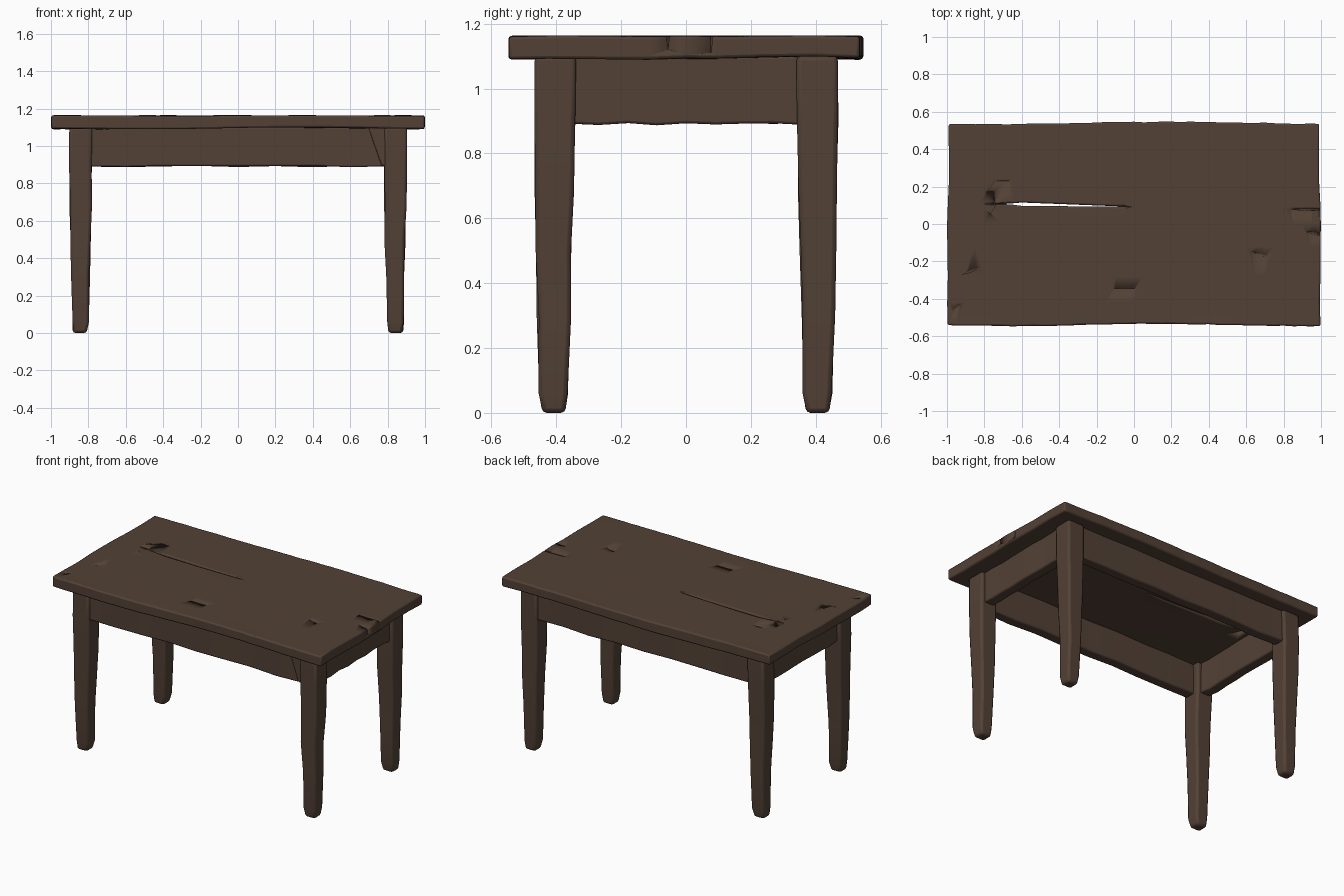
import bpy, bmesh, math, random
from mathutils import Vector

if "Cube" in bpy.data.objects:
    bpy.data.objects.remove(bpy.data.objects["Cube"])

random.seed(4)
wood = bpy.data.materials.new("dark_brown_wood")
wood.diffuse_color = (0.085, 0.053, 0.036, 1)
wood.use_nodes = True
wood.node_tree.nodes["Principled BSDF"].inputs["Base Color"].default_value = wood.diffuse_color


def finish(name, bm, bevel=0.0):
    bmesh.ops.recalc_face_normals(bm, faces=bm.faces)
    me = bpy.data.meshes.new(name)
    bm.to_mesh(me)
    bm.free()
    ob = bpy.data.objects.new(name, me)
    bpy.context.collection.objects.link(ob)
    me.materials.append(wood)
    for p in me.polygons:
        p.use_smooth = True
    if bevel:
        m = ob.modifiers.new("worn_edges", "BEVEL")
        m.width, m.segments, m.limit_method = bevel, 2, "ANGLE"
        m.angle_limit = math.radians(40)
    return ob


def smooth(ob):
    bpy.ops.object.select_all(action="DESELECT")
    ob.select_set(True)
    bpy.context.view_layer.objects.active = ob
    bpy.ops.object.shade_smooth_by_angle(angle=math.radians(40))


def loft(name, rings, bevel):
    """Skin a list of equal-sized point rings and cap both ends."""
    bm = bmesh.new()
    vs = [[bm.verts.new(p) for p in r] for r in rings]
    n = len(vs[0])
    for a, b in zip(vs, vs[1:]):
        for i in range(n):
            bm.faces.new((a[i], a[(i + 1) % n], b[(i + 1) % n], b[i]))
    bm.faces.new(vs[0])
    bm.faces.new(vs[-1])
    ob = finish(name, bm, bevel)
    smooth(ob)
    return ob


def jit(a):
    return random.uniform(-a, a)


# Table top: one sheet with a long open split, thickened downward
def split_gap(x):
    if x < -0.68 or x > -0.02:
        return 0.0
    if x < -0.6:
        return 0.009 * (x + 0.68) / 0.08
    return 0.009 * (-0.02 - x) / 0.58


xs = [-1 + 2 * i / 40 for i in range(41)]
rows = [-0.54, -0.42, -0.28, -0.12, 0.0]
back_rows = [0.24, 0.4, 0.54]
bm = bmesh.new()
end_shift = [[0.012 * random.random() for _ in range(9)] for _ in range(2)]
edge_y = [[0.006 * math.sin(x * k + 1) + jit(0.002) for x in xs] for k in (4, 3)]
cols = []
for i, x in enumerate(xs):
    seam = 0.107 - 0.014 * max(0, min(1, (x + 0.65) / 0.6))
    g = split_gap(x)
    ys = rows + [seam - g, seam + g] + back_rows
    col = []
    for j, y in enumerate(ys):
        px = x
        if i == 0:
            px += end_shift[0][min(j, 5) if j <= 6 else j - 1]
        if i == 40:
            px -= end_shift[1][min(j, 5) if j <= 6 else j - 1]
        if j == 0:
            y += edge_y[0][i]
        if j == len(ys) - 1:
            y += edge_y[1][i]
        z = 1.162 + 0.002 * math.sin(5 * x + 2 * j if j not in (5, 6) else 5 * x)
        col.append(bm.verts.new((px, y, z)))
    cols.append(col)
for i in range(40):
    for j in range(len(cols[0]) - 1):
        if j != 5:
            bm.faces.new((cols[i][j], cols[i + 1][j], cols[i + 1][j + 1], cols[i][j + 1]))
        elif split_gap(xs[i]) == 0 and split_gap(xs[i + 1]) == 0:
            pass
bmesh.ops.remove_doubles(bm, verts=bm.verts, dist=0.0004)
bmesh.ops.recalc_face_normals(bm, faces=bm.faces)
if sum(f.normal.z for f in bm.faces) < 0:
    bmesh.ops.reverse_faces(bm, faces=bm.faces)
ext = bmesh.ops.extrude_face_region(bm, geom=bm.faces[:], use_keep_orig=True)
for v in [e for e in ext["geom"] if isinstance(e, bmesh.types.BMVert)]:
    v.co.z -= 0.068 + 0.004 * math.sin(3 * v.co.x + 5 * v.co.y)
top = finish("table_top", bm, 0.009)

# Wedge cutters for cracks and chips: x, y, length, width, angle, depth
cracks = [(-0.70, 0.23, 0.12, 0.008, 0, 0.012), (-0.87, -0.25, 0.14, 0.022, 0.4, 0.014),
          (0.67, -0.16, 0.12, 0.028, -0.3, 0.012), (-0.05, -0.345, 0.16, 0.008, 0, 0.012),
          (-0.95, -0.45, 0.09, 0.03, 0.8, 0.016), (0.97, -0.05, 0.12, 0.02, -0.2, 0.04),
          (0.94, 0.078, 0.24, 0.014, 0, 0.05)]
bm = bmesh.new()
for x, y, ln, w, ang, dep in cracks:
    d = Vector((math.cos(ang), math.sin(ang), 0))
    s = Vector((-d.y, d.x, 0)) * (w / 2)
    c = Vector((x, y, 1.175))
    low = Vector((0, 0, -dep - 0.015))
    ring = [bm.verts.new(c + p) for p in (-d * ln / 2, -s, d * ln / 2, s)]
    tip = [bm.verts.new(c + low - d * ln / 4), bm.verts.new(c + low + d * ln / 4)]
    a, b, e, f = ring
    for face in ((a, f, e, b), (a, b, tip[0]), (b, e, tip[1]), (b, tip[1], tip[0]),
                 (e, f, tip[1]), (f, a, tip[0]), (f, tip[0], tip[1])):
        bm.faces.new(face)
cutter = finish("crack_cutter", bm)
cutter.hide_render = True
cutter.hide_set(True)
cut = top.modifiers.new("cracks", "BOOLEAN")
cut.operation, cut.object, cut.solver = "DIFFERENCE", cutter, "EXACT"
smooth(top)

# Legs: height, then inner and outer offsets in x and in y
leg_profile = [(0.005, 0.808, 0.880, 0.370, 0.440), (0.06, 0.800, 0.888, 0.363, 0.452),
               (0.30, 0.795, 0.890, 0.357, 0.457), (0.50, 0.785, 0.893, 0.351, 0.460),
               (0.68, 0.782, 0.898, 0.346, 0.464), (0.90, 0.779, 0.900, 0.341, 0.467),
               (1.10, 0.778, 0.900, 0.340, 0.468)]
for sx, side in ((-1, "left"), (1, "right")):
    for sy, end in ((-1, "front"), (1, "back")):
        rings = []
        for z, x0, x1, y0, y1 in leg_profile:
            z = 0 if z < 0.01 else z
            dx, dy = jit(0.004), jit(0.004)
            rings.append([(sx * x + dx, sy * y + dy, z)
                          for x, y in ((x0, y0), (x1, y0), (x1, y1), (x0, y1))])
        loft(f"{end}_{side}_leg", rings, 0.014)


# Aprons: gently uneven boards between the legs
def apron(name, along_x, pos, half, thick):
    rings = []
    for i in range(9):
        t = -half + 2 * half * i / 8
        low = 0.890 + jit(0.004)
        o = pos + jit(0.004)
        sect = [(o - thick / 2, low), (o + thick / 2, low),
                (o + thick / 2, 1.10), (o - thick / 2, 1.10)]
        rings.append([(t, a, z) if along_x else (a, t, z) for a, z in sect])
    loft(name, rings, 0.008)


for s, end, side in ((-1, "front", "left"), (1, "back", "right")):
    apron(f"{end}_apron", True, s * 0.415, 0.80, 0.07)
    apron(f"{side}_apron", False, s * 0.845, 0.36, 0.07)

# Flared splinter where the front right leg meets the apron
loft("leg_splinter", [[(0.79, y, 0.89), (0.765, y, 0.90), (0.71, y, 1.06), (0.70, y, 1.095),
                       (0.79, y, 1.095)] for y in (-0.46, -0.40)], 0.005)
